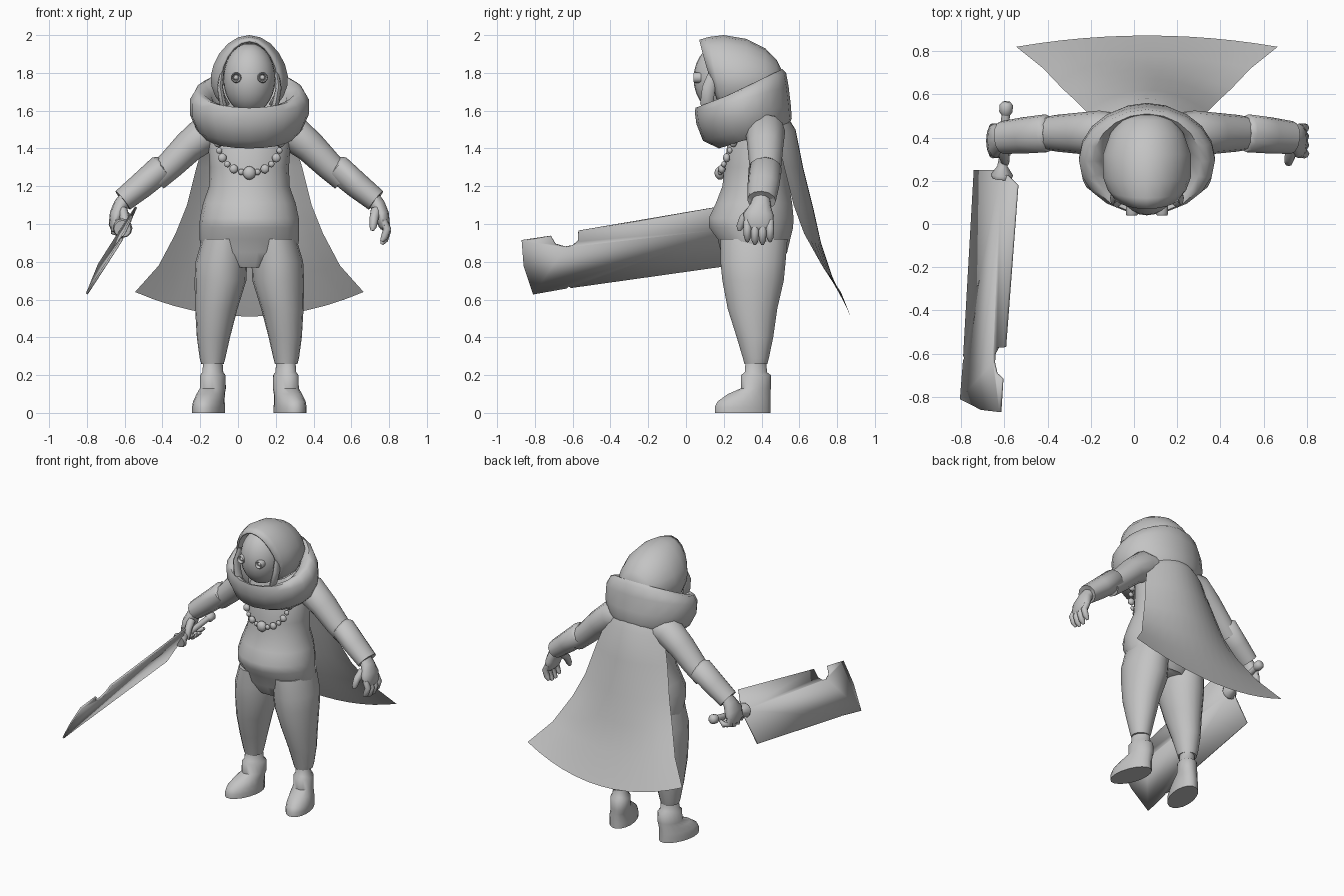
import bpy, bmesh
from math import sin, cos, pi, radians
from mathutils import Vector

if "Cube" in bpy.data.objects:
    bpy.data.objects.remove(bpy.data.objects["Cube"])

MID = 0.06  # the body's own centre line
X, Y = Vector((1, 0, 0)), Vector((0, 1, 0))

clay = bpy.data.materials.new("clay_grey")
clay.use_nodes = True
GREY = (0.55, 0.55, 0.55, 1)
clay.diffuse_color = GREY
clay.node_tree.nodes["Principled BSDF"].inputs["Base Color"].default_value = GREY


def finish(name, bm, angle=55):
    """Turn a bmesh into a shaded object."""
    bmesh.ops.recalc_face_normals(bm, faces=bm.faces)
    mesh = bpy.data.meshes.new(name)
    bm.to_mesh(mesh)
    bm.free()
    mesh.materials.append(clay)
    ob = bpy.data.objects.new(name, mesh)
    bpy.context.collection.objects.link(ob)
    bpy.ops.object.select_all(action='DESELECT')
    ob.select_set(True)
    bpy.context.view_layer.objects.active = ob
    bpy.ops.object.shade_smooth_by_angle(angle=radians(angle))
    return ob


def loft(name, rings, closed=True, caps=(True, True), angle=55):
    """Skin a list of point rings."""
    bm = bmesh.new()
    rows = [[bm.verts.new(p) for p in r] for r in rings]
    n = len(rows[0])
    for a, b in zip(rows, rows[1:]):
        for i in range(n if closed else n - 1):
            j = (i + 1) % n
            bm.faces.new((a[i], a[j], b[j], b[i]))
    for row, cap in zip((rows[0], rows[-1]), caps):
        if cap:
            bm.faces.new(row)
    return finish(name, bm, angle)


def ring(c, a, b, n=16):
    c = Vector(c)
    return [c + a * cos(2 * pi * i / n) + b * sin(2 * pi * i / n) for i in range(n)]


def column(name, rows, s=1, tilt=0, caps=(True, True), skew=0):
    """Stack of flat ellipses: offset, y, z, radius x, radius y."""
    rings = [ring((MID + s * dx, y, z), X * rx, Y * ry, 18) for dx, y, z, rx, ry in rows]
    if skew:  # turn the toes outward
        for r in rings:
            for p in r:
                p.x += s * skew * (0.36 - p.y)
    return loft(name, rings, caps=caps)


def tube(name, pts, radii, side=Y, n=12):
    """Tube along a path; each radius is a number or (along side, across)."""
    pts = [Vector(p) for p in pts]
    rings = []
    for i, p in enumerate(pts):
        t = (pts[min(i + 1, len(pts) - 1)] - pts[max(i - 1, 0)]).normalized()
        a = (side - t * side.dot(t)).normalized()
        ra, rb = radii[i] if isinstance(radii[i], tuple) else (radii[i],) * 2
        rings.append(ring(p, a * ra, t.cross(a) * rb, n))
    return loft(name, rings)


def ball(name, c, r, seg=16):
    bm = bmesh.new()
    bmesh.ops.create_uvsphere(bm, u_segments=seg, v_segments=seg // 2 + 2, radius=1)
    for v in bm.verts:
        v.co = Vector((v.co.x * r[0], v.co.y * r[1], v.co.z * r[2])) + Vector(c)
    return finish(name, bm)


# Torso with overhanging belly
column("torso", [
    (0, .37, 1.62, .10, .10), (0, .40, 1.55, .20, .13), (0, .385, 1.45, .22, .165),
    (0, .375, 1.3, .21, .175), (0, .37, 1.2, .213, .18), (0, .36, 1.11, .245, .205),
    (0, .345, 1.03, .262, .228), (0, .345, .98, .264, .225), (0, .36, .92, .264, .195),
    (0, .36, .85, .25, .178), (0, .36, .77, .17, .13)])

# Limbs, built once per side
for s, word in ((1, "left"), (-1, "right")):
    def at(dx, y, z):
        return (MID + s * dx, y, z)

    column(word + "_trouser_leg", [
        (.13, .36, .92, .12, .18), (.148, .355, .8, .137, .175), (.153, .355, .7, .137, .165),
        (.175, .352, .55, .112, .133), (.19, .365, .4, .088, .098), (.195, .37, .29, .068, .07),
        (.195, .37, .26, .06, .062)], s)
    column(word + "_boot", [
        (.195, .37, .28, .05, .055), (.195, .37, .215, .055, .06), (.195, .37, .2, .066, .08),
        (.195, .37, .13, .068, .08), (.2, .335, .1, .072, .115), (.205, .307, .06, .08, .143),
        (.205, .3, .03, .083, .15), (.205, .3, 0, .083, .15)], s, skew=.18)

    tube(word + "_upper_arm",
         [at(.13, .42, 1.5), at(.22, .42, 1.49), at(.32, .42, 1.41), at(.42, .42, 1.31), at(.5, .42, 1.24)],
         [.09, (.105, .1), (.095, .085), (.085, .075), .07])
    tube(word + "_cuff",
         [at(.45, .42, 1.305), at(.465, .42, 1.295), at(.57, .41, 1.205), at(.67, .4, 1.125), at(.665, .4, 1.13)],
         [.06, (.088, .075), (.084, .07), (.076, .062), .045])
    tube(word + "_palm",
         [at(.65, .4, 1.14), at(.68, .395, 1.1), at(.70, .385, 1.05), at(.715, .385, .99), at(.715, .385, .97)],
         [(.045, .04), (.055, .04), (.08, .04), (.078, .03), (.06, .018)])

    # Relaxed fingers on the left, a fist round the grip on the right
    if s > 0:
        bend = [(.71, 1.0), (.73, .96), (.715, .915), (.7, .893)]
    else:
        bend = [(.71, 1.0), (.715, .96), (.67, .945), (.635, .97)]
    for i in range(4):
        y = .325 + .04 * i
        drop = .015 * (i in (0, 3))
        tube(f"{word}_finger_{i + 1}", [at(dx, y, z + drop) for dx, z in bend],
             [.02, .021, .019, .009], n=8)
    tube(word + "_thumb", [at(.67, .35, 1.07), at(.66, .305, 1.03), at(.655, .285, .985), at(.65, .283, .965)],
         [.028, .024, .019, .009], X, n=8)

# Cowl: tilted thick collar, rows are y, front z, back z, radius x, radius y
cowl = [(.37, 1.44, 1.53, .17, .13), (.36, 1.40, 1.52, .235, .185), (.325, 1.44, 1.56, .28, .235),
        (.305, 1.53, 1.63, .315, .25), (.295, 1.59, 1.73, .315, .248), (.29, 1.615, 1.80, .285, .24),
        (.29, 1.61, 1.82, .25, .22), (.29, 1.57, 1.78, .2, .18), (.3, 1.5, 1.62, .16, .14)]
loft("cowl", [ring((MID, y, (f + b) / 2), X * rx, Vector((0, ry, (b - f) / 2)), 20)
              for y, f, b, rx, ry in cowl], caps=(False, False))

# Hood: arches from the brow to the nape, rows are y, lean, half width, top
hood = [(.07, .06, .155, 1.975), (.12, .04, .182, 1.99), (.2, .02, .205, 2.0), (.32, 0, .205, 1.98),
        (.42, 0, .17, 1.93), (.48, 0, .12, 1.87), (.505, 0, .07, 1.82)]


def arch(y, lean, hw, top):
    pts = []
    for i in range(17):
        a = radians(-45 + 270 * i / 16)
        h = sin(a)
        z = 1.77 + ((top - 1.77) * h ** 1.2 if h > 0 else .2 * h)
        pts.append((MID + hw * cos(a), y + lean * (1 - h), z))
    return pts


shell = loft("hood", [arch(*row) for row in hood], closed=False, caps=(False, True))
thick = shell.modifiers.new("thickness", 'SOLIDIFY')
thick.thickness = .012

# Masked face, ringed eyes and side flaps
ball("face_mask", (MID, .19, 1.77), (.138, .15, .187), 24)
for s, word in ((1, "left"), (-1, "right")):
    ex = MID + s * .07
    loft(word + "_eye_rim", [ring((ex, y, 1.775), X * r, Vector((0, 0, r)), 14)
                             for y, r in ((.08, .028), (.046, .028), (.04, .024), (.046, .018), (.07, .016))])
    ball(word + "_eye", (ex, .06, 1.775), (.014, .016, .014), 10)
    tube(word + "_hood_flap", [(MID + s * dx, y, z) for dx, y, z in
                               ((.145, .15, 1.8), (.155, .12, 1.72), (.14, .11, 1.64), (.11, .12, 1.57))],
         [(.03, .012), (.035, .016), (.035, .018), (.02, .01)], n=8)

# Necklace of beads with a larger centre stone
for i in range(13):
    a = pi * i / 12
    r = .036 if i == 6 else (.024 if i % 2 == 0 else .017)
    ball(f"necklace_bead_{i + 1}", (MID - .165 * cos(a), .25 - .07 * sin(a), 1.43 - .16 * sin(a)),
         (r, r * .8, r), 10)

# Cape: rows are centre z, centre y, half width, edge z, edge y
cape = [(1.58, .53, .2, 1.52, .46), (1.5, .58, .235, 1.45, .485), (1.3, .62, .28, 1.3, .52),
        (1.08, .675, .33, 1.1, .57), (.9, .715, .39, .95, .625), (.72, .775, .48, .78, .72),
        (.51, .872, .605, .64, .82)]
loft("cape", [[(MID + hw * t, cy + (ey - cy) * t * t, cz + (ez - cz) * t * t)
               for t in [k / 6 - 1 for k in range(13)]]
              for cz, cy, hw, ez, ey in cape], closed=False, caps=(False, False))

# Cleaver blade: outline in y and z, laid on a slanting plane
outline = [(.18, 1.09), (-.57, .962), (-.572, .91), (-.6, .885), (-.64, .878), (-.69, .893),
           (-.715, .935), (-.87, .912), (-.86, .78), (-.81, .63), (-.63, .662), (-.62, .672),
           (-.61, .664), (.25, .785), (.25, .98)]
bm = bmesh.new()
bm.faces.new([bm.verts.new((-1.23 - .033 * y + .639 * z, y, z)) for y, z in outline])
blade = finish("cleaver_blade", bm, 30)
edge = blade.modifiers.new("thickness", 'SOLIDIFY')
edge.thickness, edge.offset = .012, 0

# Cleaver grip, flared guard and pommel
def grip(t):
    return (-.612 + .022 * t, .21 + .355 * t, .975 + .06 * t)


tube("cleaver_guard", [grip(t) for t in (0, .05, .16, .22)], [.045, .052, .024, .022], X)
tube("cleaver_grip", [grip(t) for t in (.1, .5, .9)], [.02, .019, .02], X)
tube("cleaver_pommel", [grip(t) for t in (.82, .87, .96, 1)], [.018, .031, .031, .018], X)
